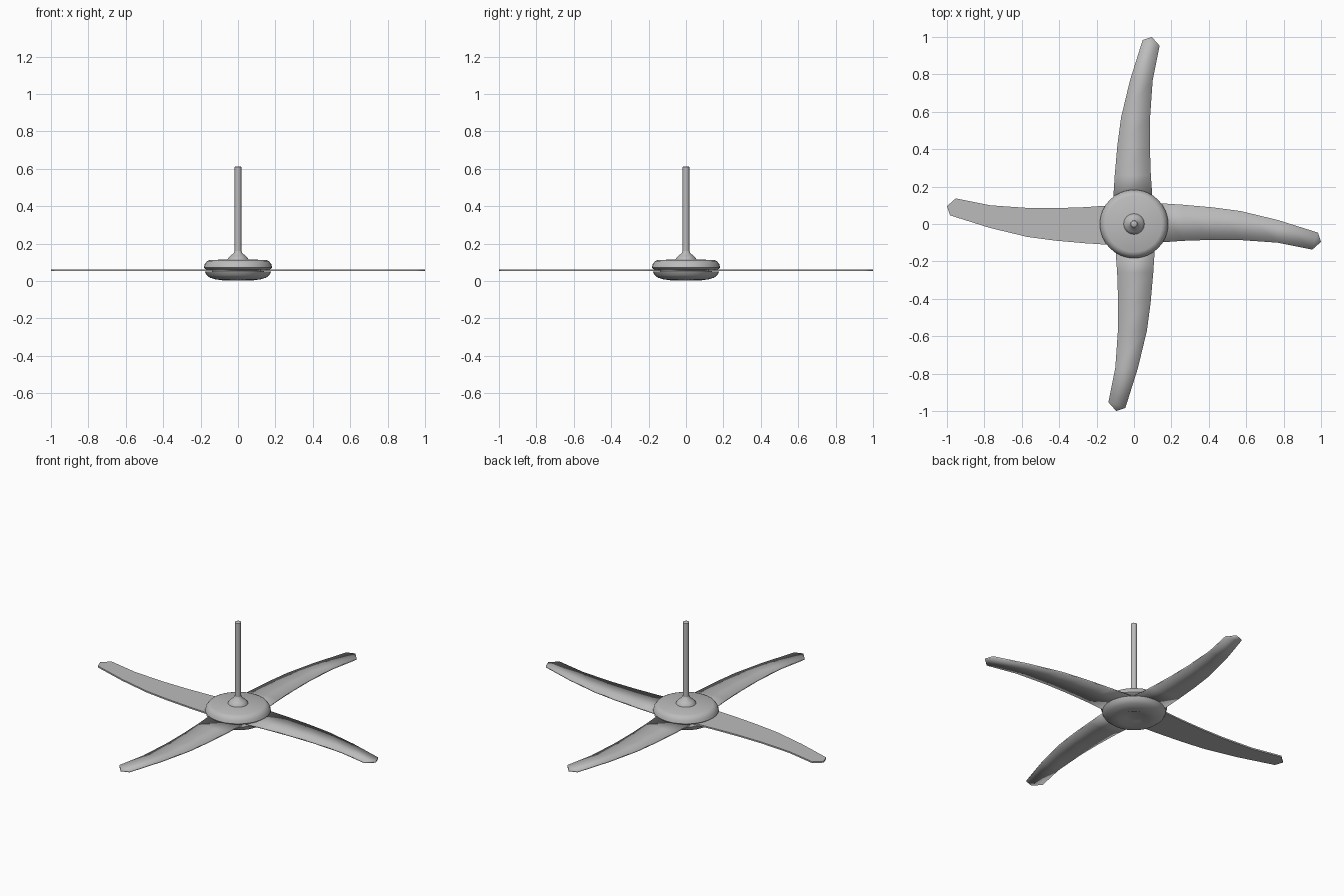
import bpy, bmesh, math
from mathutils import Matrix

if "Cube" in bpy.data.objects:
    bpy.data.objects.remove(bpy.data.objects["Cube"])

grey = bpy.data.materials.new("fan grey")
grey.diffuse_color = (0.5, 0.5, 0.5, 1)
grey.use_nodes = True
grey.node_tree.nodes["Principled BSDF"].inputs["Base Color"].default_value = grey.diffuse_color


def finish(bm, name, smooth_angle=None):
    bmesh.ops.recalc_face_normals(bm, faces=bm.faces)
    me = bpy.data.meshes.new(name)
    bm.to_mesh(me)
    bm.free()
    me.materials.append(grey)
    ob = bpy.data.objects.new(name, me)
    bpy.context.collection.objects.link(ob)
    if smooth_angle:
        bpy.ops.object.select_all(action='DESELECT')
        ob.select_set(True)
        bpy.context.view_layer.objects.active = ob
        bpy.ops.object.shade_smooth_by_angle(angle=math.radians(smooth_angle))
    return ob


def lathe(name, profile, segs, angle=40):
    """Spin a (radius, z) profile that starts and ends on the axis."""
    bm = bmesh.new()
    rings = []
    for r, z in profile:
        if r == 0:
            rings.append([bm.verts.new((0, 0, z))] * segs)
        else:
            rings.append([bm.verts.new((r * math.cos(2 * math.pi * i / segs),
                                        r * math.sin(2 * math.pi * i / segs), z))
                          for i in range(segs)])
    for a, b in zip(rings, rings[1:]):
        for i in range(segs):
            j = (i + 1) % segs
            bm.faces.new(list(dict.fromkeys((a[i], a[j], b[j], b[i]))))
    return finish(bm, name, angle)


# Motor housing: upper shell, lower bowl with recessed underside, inner core
lathe("upper_housing", [(0, 0.063), (0.172, 0.063), (0.183, 0.072), (0.178, 0.09),
                        (0.166, 0.106), (0.15, 0.113), (0, 0.116)], 32)
lathe("motor_core", [(0, 0.04), (0.14, 0.04), (0.14, 0.07), (0, 0.07)], 32)
lathe("lower_housing", [(0, 0.018), (0.05, 0.018), (0.085, 0.004), (0.12, 0.009),
                        (0.15, 0.018), (0.168, 0.032), (0.177, 0.05), (0, 0.052)], 32)

# Collar and down rod
lathe("rod_collar", [(0, 0.11), (0.057, 0.11), (0.054, 0.121), (0.042, 0.134),
                     (0.024, 0.148), (0.019, 0.16), (0, 0.16)], 24)
lathe("down_rod", [(0, 0.12), (0.018, 0.12), (0.018, 0.61), (0.014, 0.613), (0, 0.613)], 16)

# Swept blades: leading and trailing edges paired station by station
LEAD = [(0.12, 0.112), (0.26, 0.103), (0.42, 0.089), (0.57, 0.069), (0.77, 0.021), (0.983, -0.046)]
TRAIL = [(0.12, -0.1), (0.26, -0.09), (0.41, -0.085), (0.57, -0.086), (0.77, -0.1), (0.953, -0.137)]
TIP = (1.0, -0.095)


def blade(name, turn, smooth):
    bm = bmesh.new()
    lead = [bm.verts.new((x, y, 0.053)) for x, y in LEAD]
    trail = [bm.verts.new((x, y, 0.053)) for x, y in TRAIL]
    tip = bm.verts.new((*TIP, 0.053))
    for i in range(len(LEAD) - 1):
        bm.faces.new((lead[i], trail[i], trail[i + 1], lead[i + 1]))
    bm.faces.new((lead[-1], trail[-1], tip))
    top = bmesh.ops.extrude_face_region(bm, geom=bm.faces[:], use_keep_orig=True)
    bmesh.ops.translate(bm, vec=(0, 0, 0.009),
                        verts=[g for g in top["geom"] if isinstance(g, bmesh.types.BMVert)])
    bmesh.ops.transform(bm, matrix=Matrix.Rotation(turn, 4, 'Z'), verts=bm.verts)
    for f in bm.faces:
        f.smooth = smooth
    finish(bm, name)


# The left blade is flat shaded, the other three are softly shaded
for k, side in enumerate(("right", "back", "left", "front")):
    blade(side + "_blade", k * math.pi / 2, side != "left")
